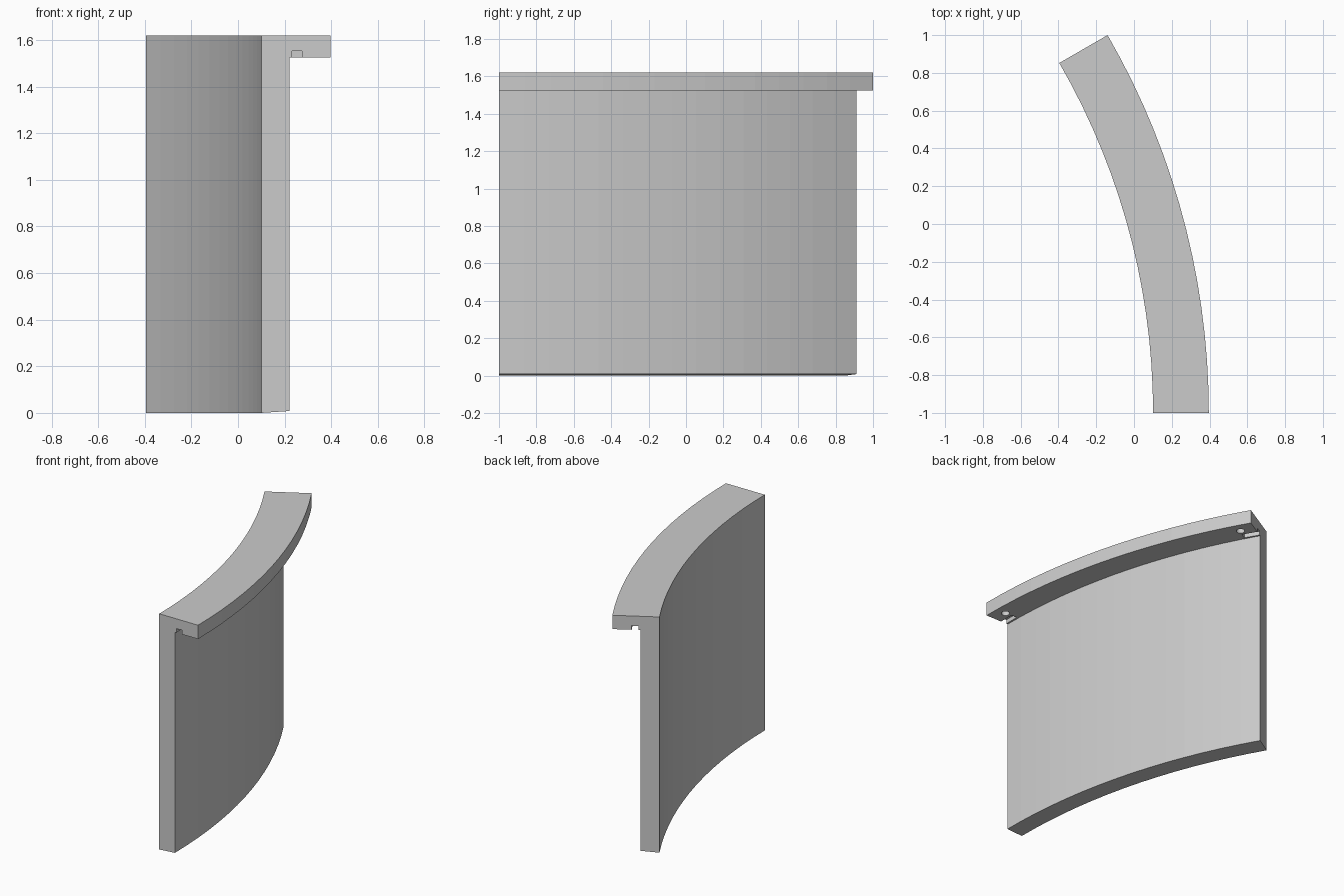
import bpy
import bmesh
from math import radians, cos, sin
from mathutils import Matrix, Vector

if "Cube" in bpy.data.objects:
    bpy.data.objects.remove(bpy.data.objects["Cube"], do_unlink=True)

CENTRE = Vector((-3.604, -1, 0))   # centre of curvature
SWEEP = 30                         # degrees
STEPS = 15
R_IN, R_WALL, R_OUT = 3.705, 3.824, 4.0
LIP_Z, TOP_Z = 1.525, 1.62

grey = bpy.data.materials.new("plain grey")
grey.use_nodes = True
grey.diffuse_color = (0.6, 0.6, 0.6, 1)
grey.node_tree.nodes["Principled BSDF"].inputs["Base Color"].default_value = (0.6, 0.6, 0.6, 1)


def finish(name, bm):
    bmesh.ops.recalc_face_normals(bm, faces=bm.faces)
    mesh = bpy.data.meshes.new(name)
    bm.to_mesh(mesh)
    bm.free()
    mesh.materials.append(grey)
    obj = bpy.data.objects.new(name, mesh)
    bpy.context.collection.objects.link(obj)
    return obj


def polar(radius, degrees, z):
    a = radians(degrees)
    return CENTRE + Vector((radius * cos(a), radius * sin(a), z))


# Curved wall with an overhanging lip: L-shaped profile swept round the arc
profile = [(R_IN, 0), (R_WALL, 0.008), (R_WALL, LIP_Z),
           (R_OUT, LIP_Z), (R_OUT, TOP_Z), (R_IN, TOP_Z)]
bm = bmesh.new()
face = bm.faces.new([bm.verts.new(polar(r, 0, z)) for r, z in profile])
bmesh.ops.spin(bm, geom=[face] + face.edges[:] + face.verts[:], cent=CENTRE,
               axis=(0, 0, 1), angle=radians(SWEEP), steps=STEPS)
panel = finish("curved_wall_panel", bm)

# Cutters under the lip: a short open slot and a round blind hole at each end
bm = bmesh.new()
for end, inward in ((0, 1), (SWEEP, -1)):
    turn = Matrix.Rotation(radians(end), 4, 'Z')
    slot = (Matrix.Translation(polar(3.857, end, LIP_Z)) @ turn
            @ Matrix.Diagonal((0.044, 0.21, 0.056, 1)))
    bmesh.ops.create_cube(bm, size=1, matrix=slot)
    hole = Matrix.Translation(polar(3.925, end + inward * 1.43, LIP_Z))
    bmesh.ops.create_cone(bm, cap_ends=True, segments=24, radius1=0.027,
                          radius2=0.027, depth=0.1, matrix=hole)
cutter = finish("lip_cutter", bm)
cutter.hide_render = True
cutter.hide_viewport = True

cut = panel.modifiers.new("slots and holes", 'BOOLEAN')
cut.operation = 'DIFFERENCE'
cut.solver = 'EXACT'
cut.object = cutter

# Apply the cut, then drop the helper
bpy.context.view_layer.update()
cut_mesh = bpy.data.meshes.new_from_object(
    panel.evaluated_get(bpy.context.evaluated_depsgraph_get()))
panel.modifiers.clear()
panel.data = cut_mesh
bpy.data.objects.remove(cutter, do_unlink=True)
